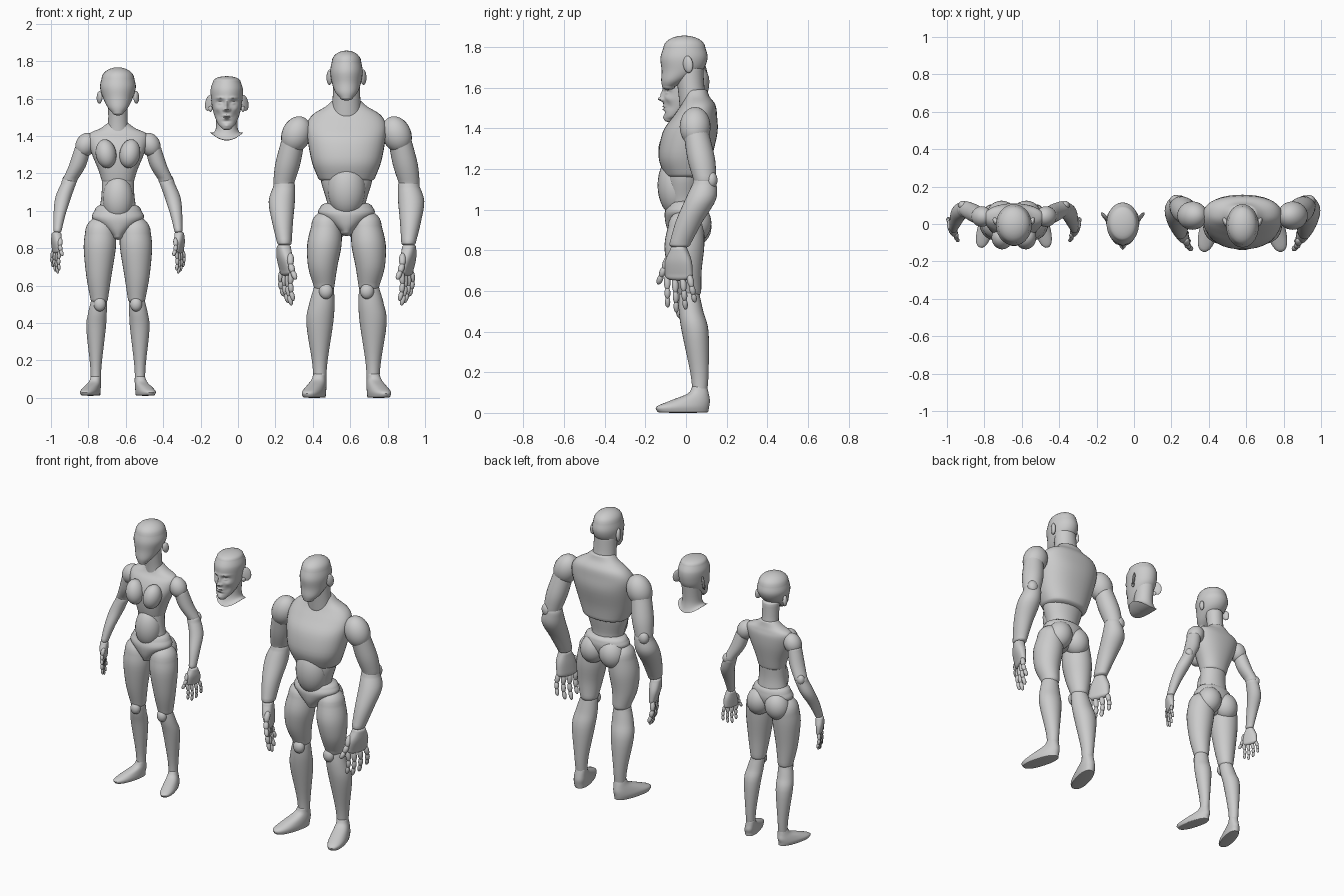
import bpy, bmesh, math
from mathutils import Vector, Matrix, Euler

CX = 0.0  # x position of the figure being built


def finish(name, bm, s):
    for v in bm.verts:
        v.co.x = CX + s * v.co.x
    bmesh.ops.recalc_face_normals(bm, faces=bm.faces)
    me = bpy.data.meshes.new(name)
    bm.to_mesh(me)
    bm.free()
    ob = bpy.data.objects.new(name, me)
    bpy.context.collection.objects.link(ob)
    return ob


def tube(name, rings, caps=(.02, .02), s=1, rot=0, p=2.0, n=28, sub=4):
    """Loft of horizontal (x, y, z, rx, ry) sections, bottom to top, with domed ends."""
    R = [Vector(r) for r in sorted(rings, key=lambda r: r[2])]
    secs = []
    for i in range(len(R) - 1):
        a, b, c, d = R[max(i - 1, 0)], R[i], R[i + 1], R[min(i + 2, len(R) - 1)]
        for k in range(sub):
            t = k / sub
            secs.append(.5 * (2 * b + (c - a) * t + (2 * a - 5 * b + 4 * c - d) * t * t
                              + (3 * b - a - 3 * c + d) * t ** 3))
    secs.append(R[-1])

    def dome(r, h):
        out = []
        for k in range(1, 6):
            a = k * math.pi / 12
            f = math.cos(a)
            out.append(Vector((r[0], r[1], r[2] + h * math.sin(a), r[3] * f, r[4] * f)))
        return out
    secs = dome(R[0], -caps[0])[::-1] + secs + dome(R[-1], caps[1])
    bm = bmesh.new()
    loops = []
    cr, sr = math.cos(math.radians(rot)), math.sin(math.radians(rot))
    for x, y, z, rx, ry in secs:
        loop = []
        for j in range(n):
            a = 2 * math.pi * j / n
            c, q = math.cos(a), math.sin(a)
            dx = rx * math.copysign(abs(c) ** (2 / p), c)
            dy = ry * math.copysign(abs(q) ** (2 / p), q)
            loop.append(bm.verts.new((x + dx * cr - dy * sr, y + dx * sr + dy * cr, z)))
        loops.append(loop)
    for A, B in zip(loops, loops[1:]):
        for j in range(n):
            bm.faces.new((A[j], A[(j + 1) % n], B[(j + 1) % n], B[j]))
    for r, h, L in ((R[0], -caps[0], loops[0]), (R[-1], caps[1], loops[-1])):
        pole = bm.verts.new((r[0], r[1], r[2] + h))
        for j in range(n):
            bm.faces.new((L[j], L[(j + 1) % n], pole))
    return finish(name, bm, s)


def ball(name, c, r, rot=(0, 0, 0), s=1, seg=24):
    bm = bmesh.new()
    M = Matrix.LocRotScale(Vector(c), Euler([math.radians(a) for a in rot]), Vector(r))
    bmesh.ops.create_uvsphere(bm, u_segments=seg, v_segments=seg * 2 // 3, radius=1, matrix=M)
    return finish(name, bm, s)


def bone(name, a, b, r, s):
    a, b = Vector(a), Vector(b)
    q = (b - a).to_track_quat('Z', 'Y')
    bm = bmesh.new()
    M = Matrix.LocRotScale((a + b) / 2, q, Vector((r, r, (b - a).length / 2 + r * .55)))
    bmesh.ops.create_uvsphere(bm, u_segments=14, v_segments=10, radius=1, matrix=M)
    finish(name, bm, s)


def pair(fn, name, *args, **kw):
    for s, side in ((1, "right"), (-1, "left")):
        fn(f"{name}_{side}", *args, s=s, **kw)


def hand(prefix, wrist, k, lean, s):
    """Hand hanging below the wrist; k is size, lean pushes fingers outward."""
    def P(x, y, z):
        return (wrist[0] + k * (x - lean * -z), wrist[1] + k * y, wrist[2] + k * z)
    palm = [((0, 0, -.02), .035, .042), ((.005, -.002, -.08), .034, .068), ((.015, 0, -.15), .024, .072)]
    tube(prefix + "_palm", [(*P(*c), a * k, b * k) for c, a, b in palm], (.025 * k, .02 * k),
         s=s, rot=21, p=2.5)
    fingers = {"index": ((.042, -.058, -.15), (.05, -.055, -.3)),
               "middle": ((.024, -.02, -.16), (.04, -.012, -.325)),
               "ring": ((.006, .018, -.16), (.022, .033, -.31)),
               "little": ((-.012, .052, -.15), (-.002, .078, -.275)),
               "thumb": ((.035, -.05, -.06), (.062, -.1, -.185))}
    for f, (a, b) in fingers.items():
        a, b = Vector(a), Vector(b)
        pts = []
        for t, out in ((0, 0), (.42, -.01), (.72, -.008), (1, 0)):
            q = a.lerp(b, t)
            q.x += out
            pts.append(P(*q))
        r = (.019 if f == "thumb" else .0165) * k
        for i in range(3):
            bone(f"{prefix}_{f}_{i + 1}", pts[i], pts[i + 1], r * (1 - .1 * i), s)


def hands(prefix, *args):
    for s, side in ((1, "right"), (-1, "left")):
        hand(f"{prefix}_hand_{side}", *args, s)


# ---- broad figure ----
CX = .58
tube("broad_head", [(0, -.085, 1.605, .035, .032), (0, -.06, 1.635, .06, .062), (0, -.02, 1.685, .078, .1),
     (0, -.01, 1.745, .087, .116), (0, -.008, 1.795, .079, .104)], (.015, .062))
pair(ball, "broad_ear", (-.09, .01, 1.715), (.014, .026, .042), (8, 0, 25))
tube("broad_neck", [(0, .04, 1.5, .08, .07), (0, .025, 1.6, .074, .066), (0, .015, 1.7, .07, .07)])
tube("broad_chest", [(0, .005, 1.175, .152, .112), (0, -.003, 1.26, .185, .132), (0, .02, 1.38, .208, .135),
     (0, .045, 1.46, .212, .108), (0, .06, 1.515, .18, .085), (0, .055, 1.555, .115, .062),
     (0, .05, 1.585, .08, .055)], (.03, .01), p=2.3, n=36)
tube("broad_waist", [(0, 0, .98, .1, .085), (0, -.01, 1.05, .105, .085), (0, -.008, 1.15, .135, .098),
     (0, 0, 1.22, .14, .1)])
ball("broad_abdomen", (0, -.05, 1.12), (.103, .09, .152))
tube("broad_pelvis", [(0, -.015, .89, .035, .07), (0, -.005, .93, .085, .095), (0, 0, .985, .15, .105),
     (0, .005, 1.02, .14, .095)], (.025, .035))
pair(ball, "broad_glute", (-.068, .045, .935), (.082, .08, .095), (0, 12, 0))
pair(tube, "broad_thigh", [(-.12, .015, .6, .056, .06), (-.127, -.005, .7, .078, .082),
     (-.118, -.008, .82, .092, .098), (-.108, 0, .92, .08, .088)], (.04, .08))
pair(ball, "broad_knee", (-.11, -.03, .57), (.037, .03, .042))
pair(tube, "broad_shin", [(-.142, .068, .1, .034, .036), (-.143, .066, .2, .042, .045),
     (-.143, .045, .4, .072, .066), (-.132, .025, .5, .068, .06), (-.122, .015, .58, .055, .052)], (.02, .03))
pair(tube, "broad_foot", [(-.172, -.015, .004, .048, .128), (-.174, -.016, .03, .052, .134),
     (-.162, .02, .06, .047, .1), (-.148, .06, .095, .038, .052), (-.143, .066, .125, .034, .038)],
     (.004, .01), rot=-16, p=2.3)
pair(ball, "broad_shoulder", (-.268, .045, 1.408), (.078, .076, .1), (0, 22, 0))
pair(tube, "broad_upper_arm", [(-.285, .05, 1.38, .062, .062), (-.314, .075, 1.25, .067, .068),
     (-.335, .092, 1.15, .056, .056)], (.04, .03))
pair(ball, "broad_elbow", (-.355, .125, 1.145), (.035, .03, .042))
pair(tube, "broad_forearm", [(-.333, .092, 1.13, .058, .058), (-.346, .072, 1.05, .07, .076),
     (-.342, .015, .94, .056, .066), (-.332, -.03, .83, .039, .052)], (.02, .055))
hands("broad", (-.335, -.035, .825), 1.0, 0)

# ---- slender figure ----
CX = -.642
tube("slender_head", [(0, -.085, 1.525, .03, .028), (0, -.06, 1.555, .056, .058), (0, -.02, 1.605, .08, .095),
     (0, -.005, 1.66, .096, .11), (0, -.003, 1.705, .088, .1)], (.015, .062))
pair(ball, "slender_ear", (-.098, .015, 1.607), (.014, .022, .034), (8, 0, 25))
tube("slender_neck", [(0, .04, 1.41, .06, .055), (0, .03, 1.48, .052, .05), (0, .02, 1.58, .053, .055)])
tube("slender_chest", [(0, .01, 1.165, .088, .072), (0, .01, 1.22, .105, .082), (0, .015, 1.31, .142, .092),
     (0, .03, 1.38, .16, .08), (0, .04, 1.415, .15, .062), (0, .042, 1.44, .095, .052),
     (0, .042, 1.465, .06, .046)], (.03, .01), p=2.2, n=36)
pair(ball, "slender_breast", (-.064, -.075, 1.305), (.055, .06, .078), (-12, -10, 0))
tube("slender_waist", [(0, .01, .98, .105, .08), (0, .005, 1.08, .088, .07), (0, .008, 1.18, .086, .07)])
ball("slender_abdomen", (0, -.025, 1.065), (.082, .077, .125))
tube("slender_pelvis", [(0, -.01, .865, .03, .06), (0, 0, .905, .075, .085), (0, .005, .96, .138, .095),
     (0, .01, 1.0, .125, .085)], (.02, .05))
pair(ball, "slender_glute", (-.066, .05, .915), (.078, .075, .09), (0, 12, 0))
pair(tube, "slender_thigh", [(-.1, .012, .53, .047, .05), (-.102, 0, .65, .067, .068),
     (-.097, -.002, .8, .086, .086), (-.093, .004, .88, .083, .085)], (.03, .09))
pair(ball, "slender_knee", (-.097, -.022, .5), (.032, .028, .038))
pair(tube, "slender_shin", [(-.118, .066, .09, .027, .03), (-.118, .066, .18, .031, .036),
     (-.117, .05, .37, .052, .052), (-.11, .028, .45, .05, .048), (-.102, .015, .51, .044, .043)], (.02, .03))
pair(tube, "slender_foot", [(-.146, -.01, .015, .04, .112), (-.148, -.012, .034, .043, .116),
     (-.137, .02, .058, .038, .088), (-.123, .056, .085, .031, .045), (-.118, .065, .11, .027, .032)],
     (.004, .01), rot=-16, p=2.3)
pair(ball, "slender_shoulder", (-.172, .04, 1.353), (.054, .055, .066), (0, 25, 0))
pair(tube, "slender_upper_arm", [(-.19, .045, 1.33, .043, .045), (-.217, .06, 1.24, .046, .048),
     (-.257, .08, 1.165, .04, .042)], (.03, .02))
pair(ball, "slender_elbow", (-.272, .1, 1.16), (.026, .024, .032))
pair(tube, "slender_forearm", [(-.262, .078, 1.15, .04, .042), (-.293, .06, 1.07, .042, .046),
     (-.312, .015, .98, .032, .038), (-.323, -.02, .895, .022, .029)], (.015, .035))
hands("slender", (-.327, -.022, .89), .68, .1)

# ---- detailed head ----
CX = -.06
face = tube("portrait_head", [(0, -.082, 1.443, .026, .024), (0, -.062, 1.462, .045, .044),
            (0, -.03, 1.5, .063, .078), (0, -.008, 1.55, .077, .103), (0, 0, 1.6, .084, .112),
            (0, .002, 1.65, .086, .111), (0, .003, 1.69, .074, .092)], (.012, .03), n=128, sub=12)
# Face relief: x, z, depth, width, height
relief = [(0, 1.543, .024, .013, .011), (0, 1.565, .014, .009, .02), (0, 1.6, .003, .012, .014),
          (.015, 1.54, .008, .007, .007), (.036, 1.578, -.017, .02, .013), (.036, 1.575, .011, .013, .007),
          (.036, 1.604, .006, .022, .007), (.053, 1.545, .006, .016, .014), (.045, 1.51, -.006, .016, .02),
          (0, 1.508, .009, .018, .005), (0, 1.494, .009, .015, .005), (0, 1.501, -.005, .02, .0025),
          (0, 1.478, -.005, .02, .006), (0, 1.455, .007, .016, .011)]
for v in face.data.vertices:
    x = abs(v.co.x - CX)
    if v.co.y < -.03:
        z = v.co.z
        v.co.y -= sum(d * math.exp(-((x - a) / w) ** 2 - ((z - b) / h) ** 2) for a, b, d, w, h in relief)
neck = tube("portrait_neck", [(0, .015, 1.378, .09, .085), (0, .02, 1.41, .066, .068),
            (0, .022, 1.46, .057, .062), (0, .025, 1.56, .06, .07)], (.002, .02), n=40)
for v in neck.data.vertices:  # base rises towards the shoulders
    if v.co.z < 1.45:
        v.co.z += 5.5 * (v.co.x - CX) ** 2 * (1.45 - v.co.z) / .075
pair(ball, "portrait_ear", (-.095, .038, 1.577), (.009, .03, .043), (10, 8, 40))
pair(ball, "portrait_ear_lobe", (-.087, .022, 1.545), (.009, .014, .016), (0, 0, 30))

bpy.ops.object.select_all(action='SELECT')
bpy.context.view_layer.objects.active = face
bpy.ops.object.shade_smooth_by_angle(angle=math.radians(40))
